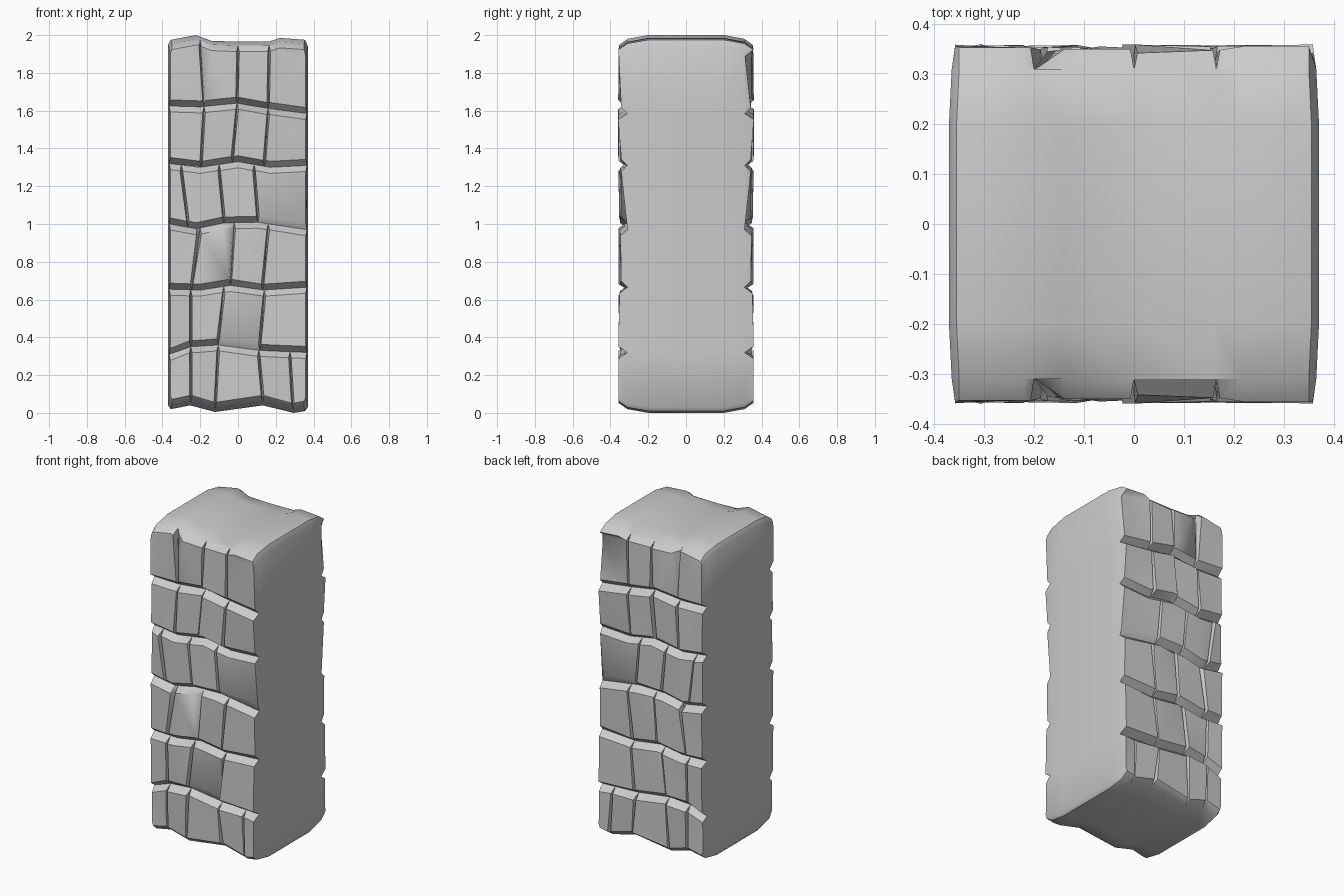
import bpy, bmesh, math, random

random.seed(4)
if "Cube" in bpy.data.objects:
    bpy.data.objects.remove(bpy.data.objects["Cube"], do_unlink=True)

HALF, GROOVE_Y, FACE_Y, SIDE_Y = 0.365, 0.31, 0.354, 0.2

# Wavy joints between the courses, bottom to top, as (x, z) points
SEAMS = [
    [(-HALF, .06), (-.35, .04), (-.25, .06), (-.12, .025), (.13, .06), (.29, .02), (.35, .03), (HALF, .05)],
    [(-HALF, .31), (-.25, .35), (-.1, .36), (.12, .33), (HALF, .32)],
    [(-HALF, .655), (-.2, .65), (-.04, .675), (.13, .65), (HALF, .665)],
    [(-HALF, 1.0), (-.22, .975), (-.08, 1.005), (.1, 1.01), (HALF, .97)],
    [(-HALF, 1.32), (-.2, 1.3), (0, 1.33), (.17, 1.3), (HALF, 1.31)],
    [(-HALF, 1.625), (-.2, 1.62), (0, 1.64), (.17, 1.61), (HALF, 1.585)],
    [(-HALF, 1.93), (-.35, 1.955), (-.22, 1.98), (-.14, 1.95), (0, 1.945), (.16, 1.945), (.22, 1.965),
     (.35, 1.955), (HALF, 1.92)],
]

# Upright joints of each course as (bottom x, top x)
JOINTS = [
    [(-.25, -.25), (-.12, -.105), (.13, .11), (.29, .275)],
    [(-.25, -.25), (-.105, -.075), (.115, .14)],
    [(-.245, -.2), (-.04, -.02), (.13, .16)],
    [(-.265, -.3), (-.075, -.1), (.105, .085)],
    [(-.195, -.18), (-.03, -.005), (.14, .16)],
    [(-.18, -.2), (-.005, 0), (.16, .165)],
]

# Chipped corners: (course, stone, right side, top side, faces it shows on)
CHIPS = [
    (1, 2, True, False, (-1,)),
    (3, 3, True, False, (-1, 1)),
    (2, 0, True, True, (-1, 1)),
    (2, 1, True, True, (-1,)),
    (5, 1, False, True, (-1, 1)),
    (5, 3, True, True, (1,)),
]


def height(seam, x):
    for (xa, za), (xb, zb) in zip(seam, seam[1:]):
        if x <= xb:
            return za + (zb - za) * (x - xa) / (xb - xa)
    return seam[-1][1]


def stretch(seam, x0, x1):
    """Part of a joint between two x positions."""
    inner = [p for p in seam if x0 + .012 < p[0] < x1 - .012]
    return [(x0, height(seam, x0))] + inner + [(x1, height(seam, x1))]


def add_stone(bm, course, index, left, right, side):
    """Bevelled face of one stone on the front (-1) or back (1)."""
    low = stretch(SEAMS[course], left[0], right[0])
    high = stretch(SEAMS[course + 1], left[1], right[1])
    rim, cap = [], []
    for is_top, row in ((False, low), (True, high[::-1])):
        for x, z in row:
            at_left, at_right = x == row[-is_top][0], x == row[is_top - 1][0]
            chipped = any(c[:2] == (course, index) and c[3] == is_top and side in c[4]
                          and (at_right if c[2] else at_left) for c in CHIPS)
            y = GROOVE_Y + .003 if chipped else FACE_Y + jitter[course, index, is_top, at_left]
            dx = .007 * (at_left - at_right)
            dz = -.032 if is_top else .032
            rim.append(bm.verts.new((x, side * GROOVE_Y, z)))
            cap.append(bm.verts.new((x + dx, side * y, z + dz)))
    for i in range(len(rim)):
        j = (i + 1) % len(rim)
        bm.faces.new((rim[i], rim[j], cap[j], cap[i]))
    bm.faces.new(cap)


bm = bmesh.new()

# Stones on front and back
jitter = {}
for course, joints in enumerate(JOINTS):
    edges = [(-HALF, -HALF)] + joints + [(HALF, HALF)]
    for index, (left, right) in enumerate(zip(edges, edges[1:])):
        for is_top in (False, True):
            for at_left in (False, True):
                jitter[course, index, is_top, at_left] = random.uniform(-.012, .006)
        for side in (-1, 1):
            add_stone(bm, course, index, left, right, side)

# Rounded skin wrapping sides, top and underside
outline = [(x, z, -.02) for x, z in SEAMS[0]]
outline += [(s[-1][0], s[-1][1], 0) for s in SEAMS[1:-1]]
outline += [(x, z, .02) for x, z in reversed(SEAMS[-1])]
outline += [(s[0][0], s[0][1], 0) for s in reversed(SEAMS[1:-1])]
rings = []
for y in (-GROOVE_Y, -SIDE_Y, SIDE_Y, GROOVE_Y):
    full = abs(y) == SIDE_Y
    rings.append([bm.verts.new((x * (1.015 if full else 1), y, z + (dz if full else 0)))
                  for x, z, dz in outline])
for a, b in zip(rings, rings[1:]):
    for i in range(len(a)):
        j = (i + 1) % len(a)
        bm.faces.new((a[i], a[j], b[j], b[i]))

# Weld the stones to the skin and tidy the surface
bmesh.ops.remove_doubles(bm, verts=bm.verts, dist=.0005)
bmesh.ops.triangulate(bm, faces=[f for f in bm.faces if len(f.verts) > 4])
bmesh.ops.recalc_face_normals(bm, faces=bm.faces)

mesh = bpy.data.meshes.new("stone_pillar")
bm.to_mesh(mesh)
bm.free()
pillar = bpy.data.objects.new("stone_pillar", mesh)
bpy.context.collection.objects.link(pillar)

# Plain grey stone
stone = bpy.data.materials.new("grey_stone")
stone.use_nodes = True
grey = (.6, .6, .6, 1)
stone.diffuse_color = grey
stone.node_tree.nodes["Principled BSDF"].inputs["Base Color"].default_value = grey
mesh.materials.append(stone)

bpy.context.view_layer.objects.active = pillar
pillar.select_set(True)
bpy.ops.object.shade_smooth_by_angle(angle=math.radians(40))
